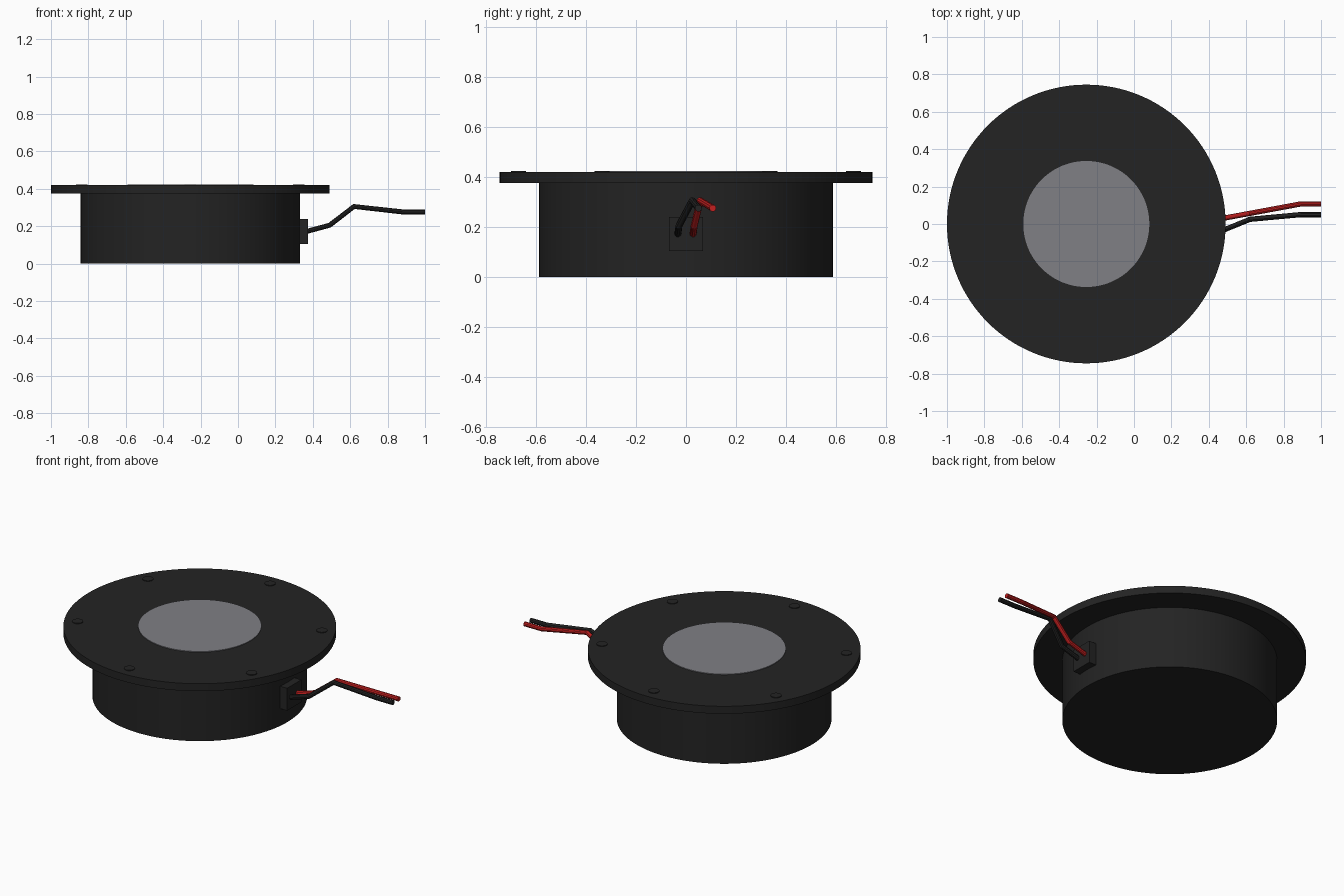
import bpy
import math

cube = bpy.data.objects.get("Cube")
if cube:
    bpy.data.objects.remove(cube, do_unlink=True)

CX = -0.255  # axis of the round housing


def material(name, rgb):
    m = bpy.data.materials.new(name)
    m.use_nodes = True
    color = (*rgb, 1)
    m.diffuse_color = color
    bsdf = next(n for n in m.node_tree.nodes if n.type == 'BSDF_PRINCIPLED')
    bsdf.inputs["Base Color"].default_value = color
    return m


black = material("black plastic", (0.017, 0.017, 0.017))
grey = material("grey lens", (0.215, 0.215, 0.235))
red = material("red insulation", (0.55, 0.014, 0.014))


def disc(name, x, y, radius, z0, z1, mat, sides=128):
    bpy.ops.mesh.primitive_cylinder_add(
        vertices=sides, radius=radius, depth=z1 - z0, location=(x, y, (z0 + z1) / 2))
    ob = bpy.context.object
    ob.name = name
    ob.data.materials.append(mat)
    bpy.ops.object.shade_smooth_by_angle(angle=math.radians(35))
    return ob


def wire(name, points, mat):
    curve = bpy.data.curves.new(name, 'CURVE')
    curve.dimensions = '3D'
    curve.bevel_depth = 0.014
    curve.bevel_resolution = 3
    curve.use_fill_caps = True
    spline = curve.splines.new('POLY')
    spline.points.add(len(points) - 1)
    for p, co in zip(spline.points, points):
        p.co = (*co, 1)
    spline.use_smooth = False
    curve.materials.append(mat)
    ob = bpy.data.objects.new(name, curve)
    bpy.context.collection.objects.link(ob)


# Housing, flange and lens
disc("housing", CX, 0, 0.587, 0, 0.38, black)
disc("flange", CX, 0, 0.745, 0.375, 0.42, black)
disc("lens", CX, 0, 0.337, 0.41, 0.424, grey)

# Ring of low screw heads
for i in range(6):
    a = math.radians(30 + 60 * i)
    disc(f"screw_head_{i + 1}", CX + 0.67 * math.cos(a), 0.67 * math.sin(a),
         0.03, 0.41, 0.424, black, 24)

# Cable outlet block
bpy.ops.mesh.primitive_cube_add(size=1, location=(0.345, 0, 0.172))
block = bpy.context.object
block.name = "cable_outlet"
block.scale = (0.06, 0.135, 0.135)
block.data.materials.append(black)

# Pair of wires
wire("black_wire", [(0.36, -0.033, 0.17), (0.49, -0.028, 0.205), (0.62, 0.025, 0.305),
                    (0.89, 0.05, 0.275), (1, 0.05, 0.275)], black)
wire("red_wire", [(0.36, 0.028, 0.17), (0.49, 0.033, 0.205), (0.62, 0.057, 0.305),
                  (0.89, 0.107, 0.275), (1, 0.107, 0.275)], red)
